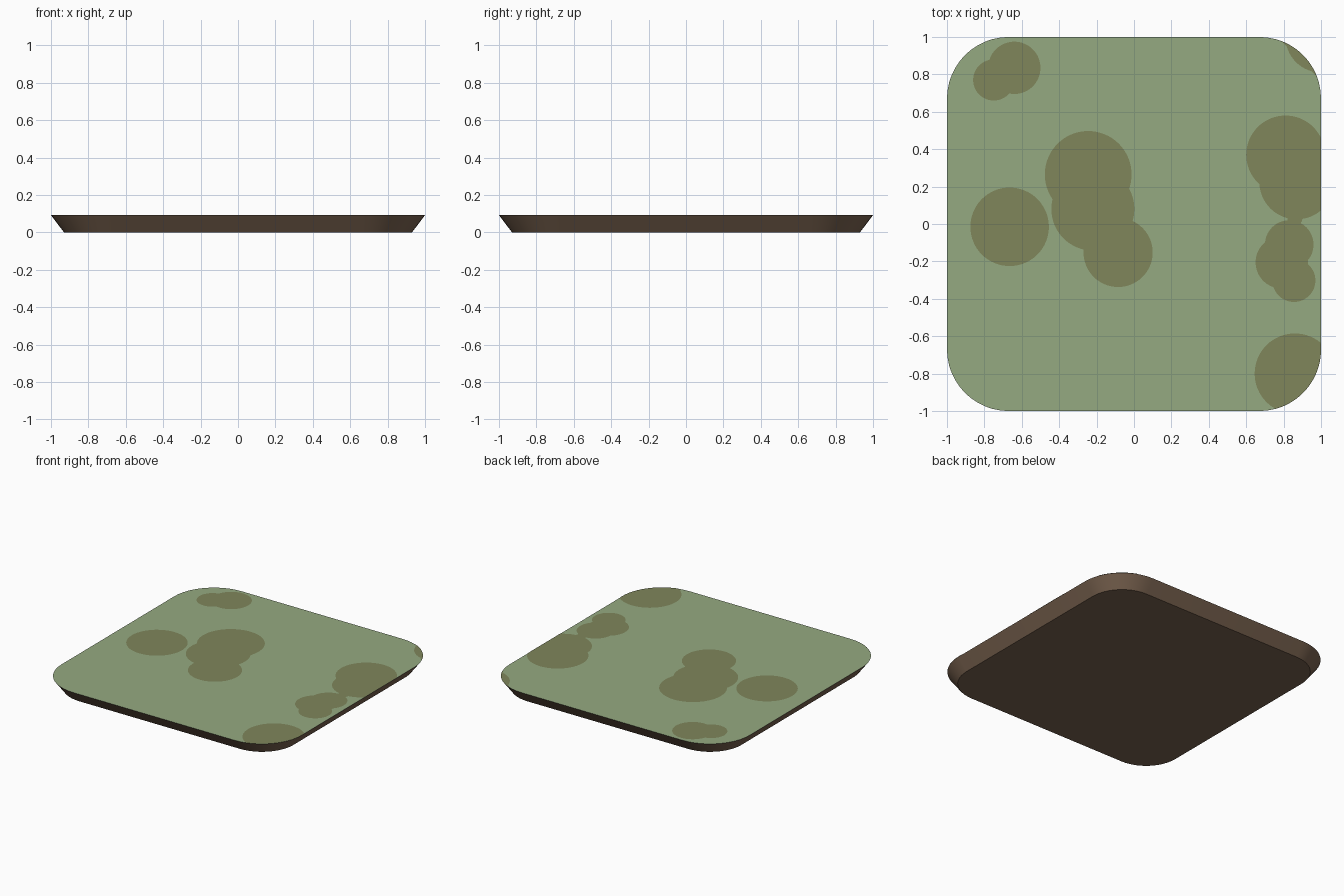
import bpy, bmesh, math

if "Cube" in bpy.data.objects:
    bpy.data.objects.remove(bpy.data.objects["Cube"])

TOP = 0.092          # height of the grass surface
CORE, R = 0.67, 0.33  # half straight length and corner radius of the top


def material(name, rgb):
    m = bpy.data.materials.new(name)
    m.diffuse_color = (*rgb, 1)
    m.use_nodes = True
    m.node_tree.nodes["Principled BSDF"].inputs["Base Color"].default_value = m.diffuse_color
    return m


earth = material("earth brown", (0.19, 0.122, 0.078))
grass = material("grass green", (0.30, 0.40, 0.22))
moss = material("moss olive", (0.215, 0.24, 0.105))


def add_object(name, bm, mats):
    me = bpy.data.meshes.new(name)
    bm.to_mesh(me)
    bm.free()
    for m in mats:
        me.materials.append(m)
    ob = bpy.data.objects.new(name, me)
    bpy.context.collection.objects.link(ob)
    return ob


def rounded_square(r, z, n=12):
    pts = []
    for q, (sx, sy) in enumerate([(1, 1), (-1, 1), (-1, -1), (1, -1)]):
        for i in range(n + 1):
            a = math.pi / 2 * (q + i / n)
            pts.append((sx * CORE + r * math.cos(a), sy * CORE + r * math.sin(a), z))
    return pts


# Tile: rounded slab, tapering down to a smaller base
bm = bmesh.new()
low = [bm.verts.new(p) for p in rounded_square(R - 0.07, 0)]
high = [bm.verts.new(p) for p in rounded_square(R, TOP)]
k = len(low)
for i in range(k):
    j = (i + 1) % k
    bm.faces.new((low[i], low[j], high[j], high[i])).smooth = True
bm.faces.new(low[::-1])
bm.faces.new(high).material_index = 1
tile = add_object("ground_tile", bm, [earth, grass])
bpy.context.view_layer.objects.active = tile
tile.select_set(True)
bpy.ops.object.shade_smooth_by_angle(angle=math.radians(30))
tile.select_set(False)


def keep_inside(x, y):
    # pull a point back onto the rounded outline of the tile
    cx, cy = max(-CORE, min(CORE, x)), max(-CORE, min(CORE, y))
    d = math.hypot(x - cx, y - cy)
    f = min(1, R / d) if d else 1
    return cx + (x - cx) * f, cy + (y - cy) * f


# Moss patches: groups of overlapping thin discs (x, y, radius)
patches = {
    "back_left": [(-0.64, 0.835, 0.14), (-0.75, 0.77, 0.11)],
    "centre": [(-0.245, 0.265, 0.232), (-0.22, 0.08, 0.222), (-0.085, -0.152, 0.185)],
    "left": [(-0.665, -0.015, 0.21)],
    "right": [(0.81, 0.37, 0.21), (0.87, 0.225, 0.2), (0.86, 0.03, 0.04),
              (0.83, -0.11, 0.13), (0.79, -0.205, 0.14), (0.855, -0.302, 0.115)],
    "front_right": [(0.86, -0.80, 0.215)],
    "back_right": [(1.0, 1.0, 0.19)],
}
for name, discs in patches.items():
    bm = bmesh.new()
    for x, y, r in discs:
        ring = [keep_inside(x + r * math.cos(t * math.tau / 64),
                            y + r * math.sin(t * math.tau / 64)) for t in range(64)]
        bm.faces.new([bm.verts.new((px, py, TOP + 0.0015)) for px, py in ring])
    add_object("moss_patch_" + name, bm, [moss])
